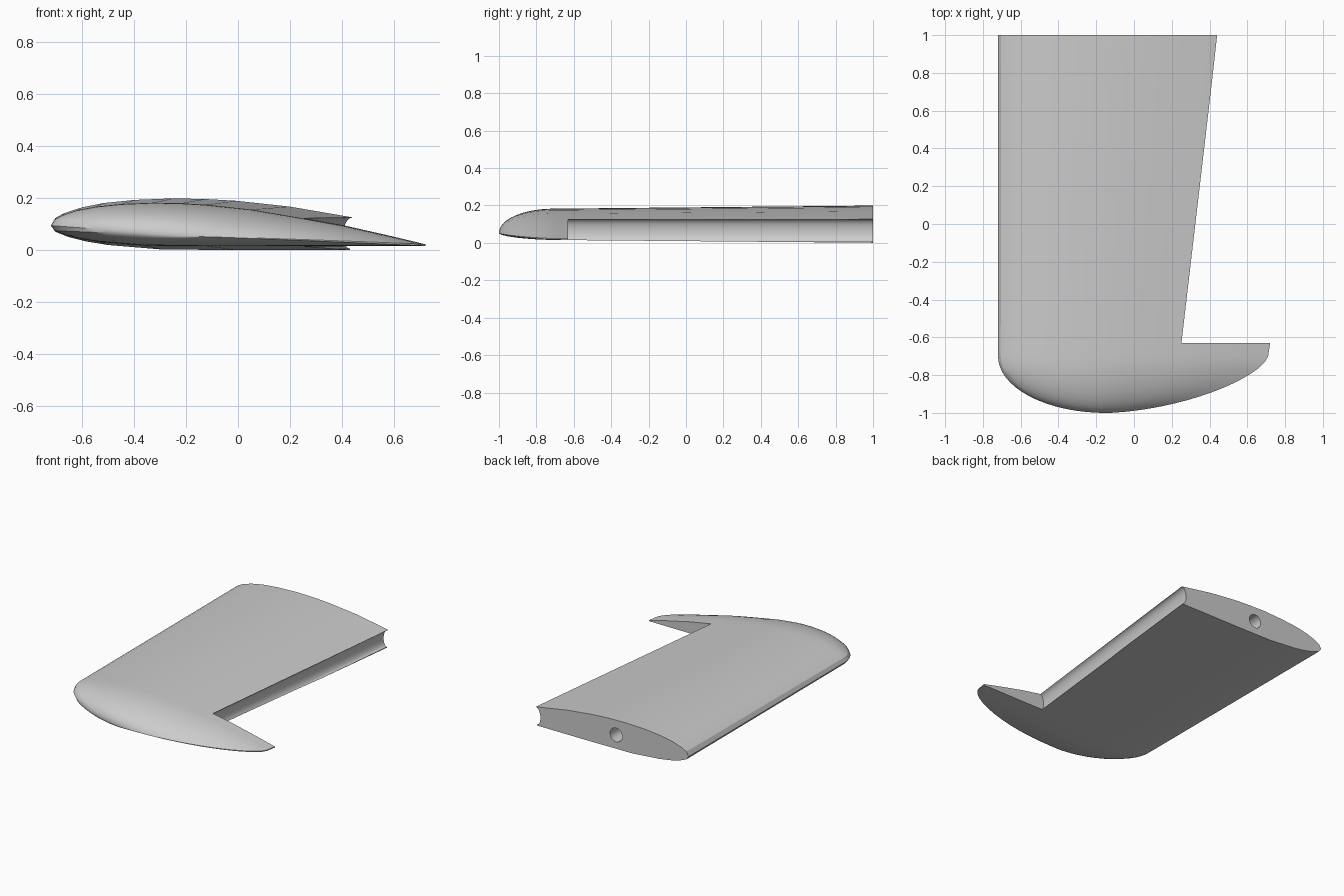
import bpy
import bmesh
import math

if "Cube" in bpy.data.objects:
    bpy.data.objects.remove(bpy.data.objects["Cube"], do_unlink=True)

grey = bpy.data.materials.new("plain grey")
grey.use_nodes = True
grey.diffuse_color = (0.6, 0.6, 0.6, 1)
grey.node_tree.nodes["Principled BSDF"].inputs["Base Color"].default_value = (0.6, 0.6, 0.6, 1)

# Wing section for a chord of 1, heights measured from the leading edge
UPPER = [(0, 0), (.01, .017), (.03, .028), (.07, .041), (.12, .051), (.19, .058),
         (.276, .0615), (.35, .060), (.42, .056), (.54, .043), (.68, .019),
         (.78, .001), (.917, -.030), (1, -.050)]
LOWER = [(1, -.0545), (.7, -.0555), (.42, -.0555), (.25, -.054), (.13, -.044),
         (.08, -.036), (.04, -.026), (.01, -.014)]
SECTION = UPPER + LOWER
DROP = -.0525          # trailing edge height
LEAD_X, LEAD_Z = -.72, .095
TIP_X, TIP_Y, TIP_LEN = -.15, -.70, .30
HINGE_Y = -.63
TIP_CHORD = 1.43


def loft(name, rings):
    """Skin a row of equal closed rings and cap both ends."""
    bm = bmesh.new()
    rows = [[bm.verts.new(p) for p in ring] for ring in rings]
    n = len(rows[0])
    for a, b in zip(rows, rows[1:]):
        for i in range(n):
            j = (i + 1) % n
            bm.faces.new((a[i], a[j], b[j], b[i]))
    bm.faces.new(rows[0])
    bm.faces.new(rows[-1][::-1])
    bmesh.ops.recalc_face_normals(bm, faces=bm.faces)
    mesh = bpy.data.meshes.new(name)
    bm.to_mesh(mesh)
    bm.free()
    mesh.materials.append(grey)
    obj = bpy.data.objects.new(name, mesh)
    bpy.context.collection.objects.link(obj)
    return obj


def straight_ring(y):
    """Full section of the straight panel."""
    chord = TIP_CHORD + (y - TIP_Y) / (1 - TIP_Y) * .27
    return [(LEAD_X + t * chord, y, LEAD_Z + h * chord) for t, h in SECTION]


def tip_ring(u):
    """Section of the rounded tip, u from 0 at the panel to 1 at the end."""
    thick = max(math.sqrt(1 - u * u), .02)
    left = TIP_X - .57 * thick
    right = TIP_X + .86 * max((1 - u ** 1.5) ** .6, .03)
    ring = []
    for t, h in SECTION:
        x = left + t * (right - left)
        base = LEAD_Z + DROP * (x - LEAD_X)
        base -= .012 * (1 - thick)
        ring.append((x, TIP_Y - TIP_LEN * u, base + (h - DROP * t) * TIP_CHORD * thick))
    return ring


rings = [straight_ring(y) for y in (1, .45, -.1, HINGE_Y)]
rings += [tip_ring(math.sin(math.pi / 2 * i / 16)) for i in range(17)]
wing = loft("stabilizer_panel", rings)


# Hinge cutter with a rounded nose that leaves a hollow trailing edge
def hinge_ring(y, x):
    ring = [(2, y, .4), (x, y, .4)]
    for i in range(13):
        a = math.pi * i / 12
        ring.append((x - .01 * i / 12 - .03 * math.sin(a), y, .066 + .06 * math.cos(a)))
    return ring + [(x - .01, y, -.3), (2, y, -.3)]


hinge_cutter = loft("hinge_cutter", [hinge_ring(1.1, .451), hinge_ring(HINGE_Y, .26)])


# Round pivot bore in the root face
def bore_ring(y):
    return [(-.17 + .047 * math.cos(a), y, .097 + .047 * math.sin(a))
            for a in (math.tau * i / 24 for i in range(24))]


bore_cutter = loft("bore_cutter", [bore_ring(1.1), bore_ring(-.5)])

bpy.context.view_layer.objects.active = wing
for cutter in (hinge_cutter, bore_cutter):
    cutter.hide_render = True
    mod = wing.modifiers.new(cutter.name, "BOOLEAN")
    mod.operation = "DIFFERENCE"
    mod.solver = "EXACT"
    mod.object = cutter
    bpy.ops.object.modifier_apply(modifier=mod.name)
    bpy.data.objects.remove(cutter, do_unlink=True)

# Smooth skin with crisp cut edges
bpy.ops.object.select_all(action="DESELECT")
wing.select_set(True)
bpy.ops.object.shade_smooth_by_angle(angle=math.radians(30))
